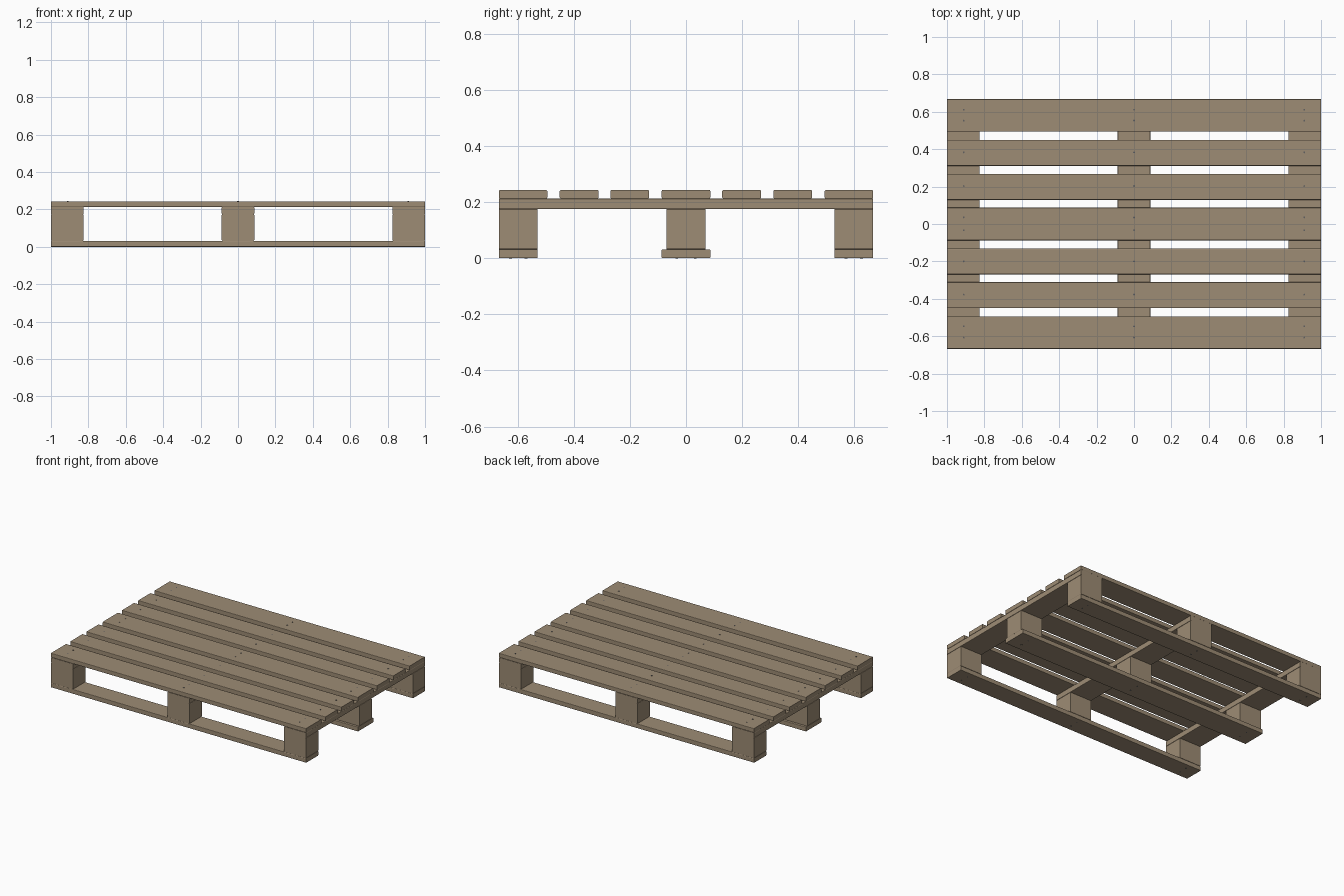
import bpy, bmesh, math
from mathutils import Matrix

if "Cube" in bpy.data.objects:
    bpy.data.objects.remove(bpy.data.objects["Cube"])


def material(name, rgb):
    m = bpy.data.materials.new(name)
    m.diffuse_color = (*rgb, 1)
    m.use_nodes = True
    m.node_tree.nodes["Principled BSDF"].inputs["Base Color"].default_value = m.diffuse_color
    return m


WOOD = material("weathered_wood", (0.34, 0.262, 0.176))
STEEL = material("nail_steel", (0.12, 0.12, 0.12))


def add_object(name, bm, mat):
    me = bpy.data.meshes.new(name)
    bm.to_mesh(me)
    bm.free()
    me.materials.append(mat)
    ob = bpy.data.objects.new(name, me)
    bpy.context.collection.objects.link(ob)
    return ob


def plank(name, x, y, z, grain):
    """Box from (min, max) ranges, long edges eased along the grain axis."""
    bm = bmesh.new()
    bmesh.ops.create_cube(bm, size=1)
    for v in bm.verts:
        for i, r in enumerate((x, y, z)):
            v.co[i] = r[0] if v.co[i] < 0 else r[1]
    edges = [e for e in bm.edges
             if abs((e.verts[0].co - e.verts[1].co)[grain]) > 1e-4]
    bmesh.ops.bevel(bm, geom=edges, offset=0.004, segments=2,
                    profile=0.5, affect='EDGES')
    return add_object(name, bm, WOOD)


FULL_X, FULL_Y = (-1, 1), (-0.667, 0.667)
Z_BASE, Z_BLOCK, Z_BEAR, Z_TOP = (0, 0.032), (0.032, 0.175), (0.175, 0.213), (0.213, 0.243)
COLUMNS = [("left", (-1, -0.826)), ("middle", (-0.087, 0.087)), ("right", (0.826, 1))]
BLOCK_ROWS = [("front", (-0.667, -0.529)), ("centre", (-0.07, 0.07)), ("back", (0.529, 0.667))]

# Deck boards
DECK = [(-0.667, -0.494), (-0.45, -0.311), (-0.269, -0.131), (-0.087, 0.087),
        (0.129, 0.268), (0.311, 0.449), (0.494, 0.667)]
for i, y in enumerate(DECK):
    plank(f"deck_board_{i + 1}", FULL_X, y, Z_TOP, 0)

# Cross bearers and the nine blocks
for cname, x in COLUMNS:
    plank(f"{cname}_cross_bearer", x, FULL_Y, Z_BEAR, 1)
    for rname, y in BLOCK_ROWS:
        plank(f"{rname}_{cname}_block", x, y, Z_BLOCK, 1)

# Base runners, the centre one wider
for rname, y in BLOCK_ROWS:
    plank(f"{rname}_base_runner", FULL_X,
          (-0.087, 0.087) if rname == "centre" else y, Z_BASE, 0)


# Nail heads on the deck and under the runners
def nails(name, ys, z):
    bm = bmesh.new()
    for x in (-0.91, 0, 0.91):
        for y in ys:
            bmesh.ops.create_cone(bm, cap_ends=True, segments=8, radius1=0.005,
                                  radius2=0.005, depth=0.004,
                                  matrix=Matrix.Translation((x, y, z)))
    add_object(name, bm, STEEL)


nails("deck_nails", [-0.607, -0.547, -0.377, -0.2, -0.033, 0.035, 0.203, 0.383, 0.553, 0.611], 0.242)
nails("base_nails", [-0.625, -0.57, -0.033, 0.033, 0.57, 0.625], 0.001)
